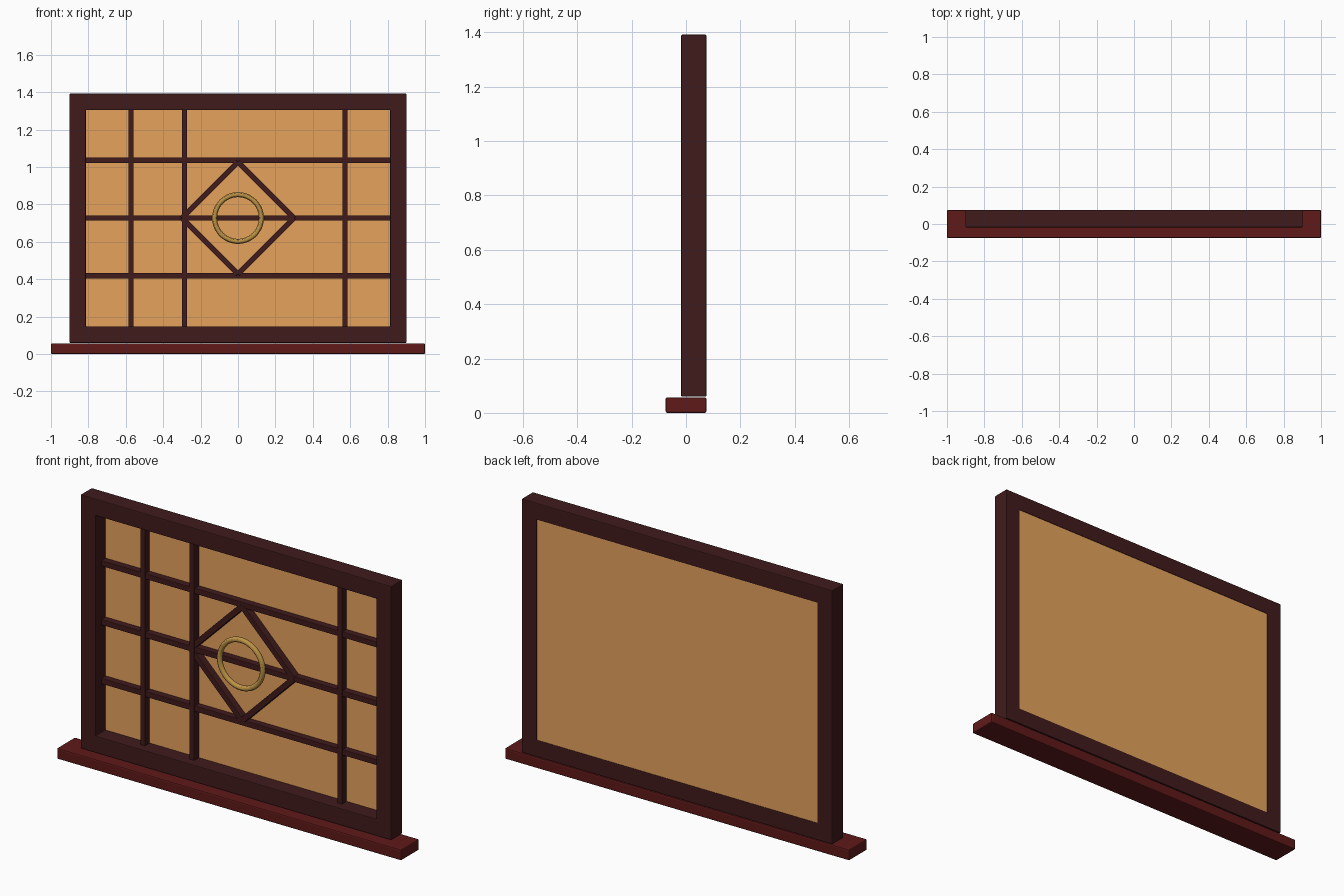
import bpy, bmesh, math
from mathutils import Vector

cube = bpy.data.objects.get("Cube")
if cube:
    bpy.data.objects.remove(cube, do_unlink=True)


def material(name, rgb):
    m = bpy.data.materials.new(name)
    m.use_nodes = True
    m.diffuse_color = (*rgb, 1)
    bsdf = next(n for n in m.node_tree.nodes if n.type == 'BSDF_PRINCIPLED')
    bsdf.inputs["Base Color"].default_value = (*rgb, 1)
    bsdf.inputs["Roughness"].default_value = 0.6
    return m


DARK = material("dark wood", (0.052, 0.011, 0.012))
RED = material("red wood", (0.115, 0.01, 0.01))
PAPER = material("amber paper", (0.79, 0.365, 0.108))
BRASS = material("brass", (0.5, 0.29, 0.06))


def add_object(name, bm, mat, bevel=0):
    mesh = bpy.data.meshes.new(name)
    bmesh.ops.recalc_face_normals(bm, faces=bm.faces)
    bm.to_mesh(mesh)
    bm.free()
    mesh.materials.append(mat)
    ob = bpy.data.objects.new(name, mesh)
    bpy.context.collection.objects.link(ob)
    if bevel:
        mod = ob.modifiers.new("soft edges", 'BEVEL')
        mod.width, mod.segments = bevel, 2
    return ob


def box(name, x, y, z, mat, bevel=0):
    """Box from (low, high) ranges on each axis."""
    bm = bmesh.new()
    bmesh.ops.create_cube(bm, size=1)
    for v in bm.verts:
        v.co = Vector([(a + b) / 2 + c * (b - a) for (a, b), c in zip((x, y, z), v.co)])
    return add_object(name, bm, mat, bevel)


def bar(name, start, end, y, width):
    """Lattice bar between two (x, z) points."""
    (x0, z0), (x1, z1) = start, end
    length = math.hypot(x1 - x0, z1 - z0)
    ob = box(name, (-length / 2, length / 2), y, (-width / 2, width / 2), DARK, 0.002)
    ob.location = ((x0 + x1) / 2, 0, (z0 + z1) / 2)
    ob.rotation_euler.y = -math.atan2(z1 - z0, x1 - x0)


# Sill
box("sill", (-1, 1), (-0.075, 0.075), (0, 0.057), RED, 0.006)

# Frame: inner and outer rectangles joined into a border, extruded to depth
FRONT, BACK = -0.018, 0.075
LOW, HIGH, HALF, BORDER = 0.06, 1.392, 0.902, 0.088
bm = bmesh.new()
loops = []
for inset in (0, BORDER):
    x, low, high = HALF - inset, LOW + inset, HIGH - inset
    loops.append([bm.verts.new((cx, FRONT, cz))
                  for cx, cz in ((-x, low), (x, low), (x, high), (-x, high))])
outer, inner = loops
sides = []
for i in range(4):
    j = (i + 1) % 4
    sides.append(bm.faces.new((outer[i], outer[j], inner[j], inner[i])))
grown = bmesh.ops.extrude_face_region(bm, geom=sides, use_keep_orig=True)
bmesh.ops.translate(bm, vec=(0, BACK - FRONT, 0),
                    verts=[v for v in grown["geom"] if isinstance(v, bmesh.types.BMVert)])
add_object("frame", bm, DARK, 0.004)

# Panel, set just inside the back of the frame
X_IN, Z_LOW, Z_HIGH = HALF - BORDER, LOW + BORDER, HIGH - BORDER
box("panel", (-X_IN - 0.01, X_IN + 0.01), (0.065, 0.072),
    (Z_LOW - 0.01, Z_HIGH + 0.01), PAPER)

# Lattice bars
MID = 0.727
for label, z in (("lower", 0.418), ("middle", MID), ("upper", 1.036)):
    bar(label + "_rail", (-X_IN - 0.01, z), (X_IN + 0.01, z), (0.03, 0.067), 0.029)
for label, x in (("outer_right", -0.572), ("inner_right", -0.286), ("outer_left", 0.572)):
    bar(label + "_upright", (x, Z_LOW - 0.01), (x, Z_HIGH + 0.01), (0.026, 0.067), 0.027)

# Diamond
R = 0.3
for side, sx in (("left", 1), ("right", -1)):
    for level, sz in (("upper", 1), ("lower", -1)):
        bar(f"diamond_{level}_{side}", (0, MID + sz * R), (sx * R, MID),
            (0.028, 0.067), 0.029)

# Ring pull
bpy.ops.mesh.primitive_torus_add(major_radius=0.125, minor_radius=0.0135,
                                 major_segments=48, minor_segments=12,
                                 location=(0, 0.027, MID), rotation=(math.pi / 2, 0, 0))
ring = bpy.context.object
ring.name = "ring"
ring.data.materials.append(BRASS)
bpy.ops.object.shade_smooth_by_angle()
